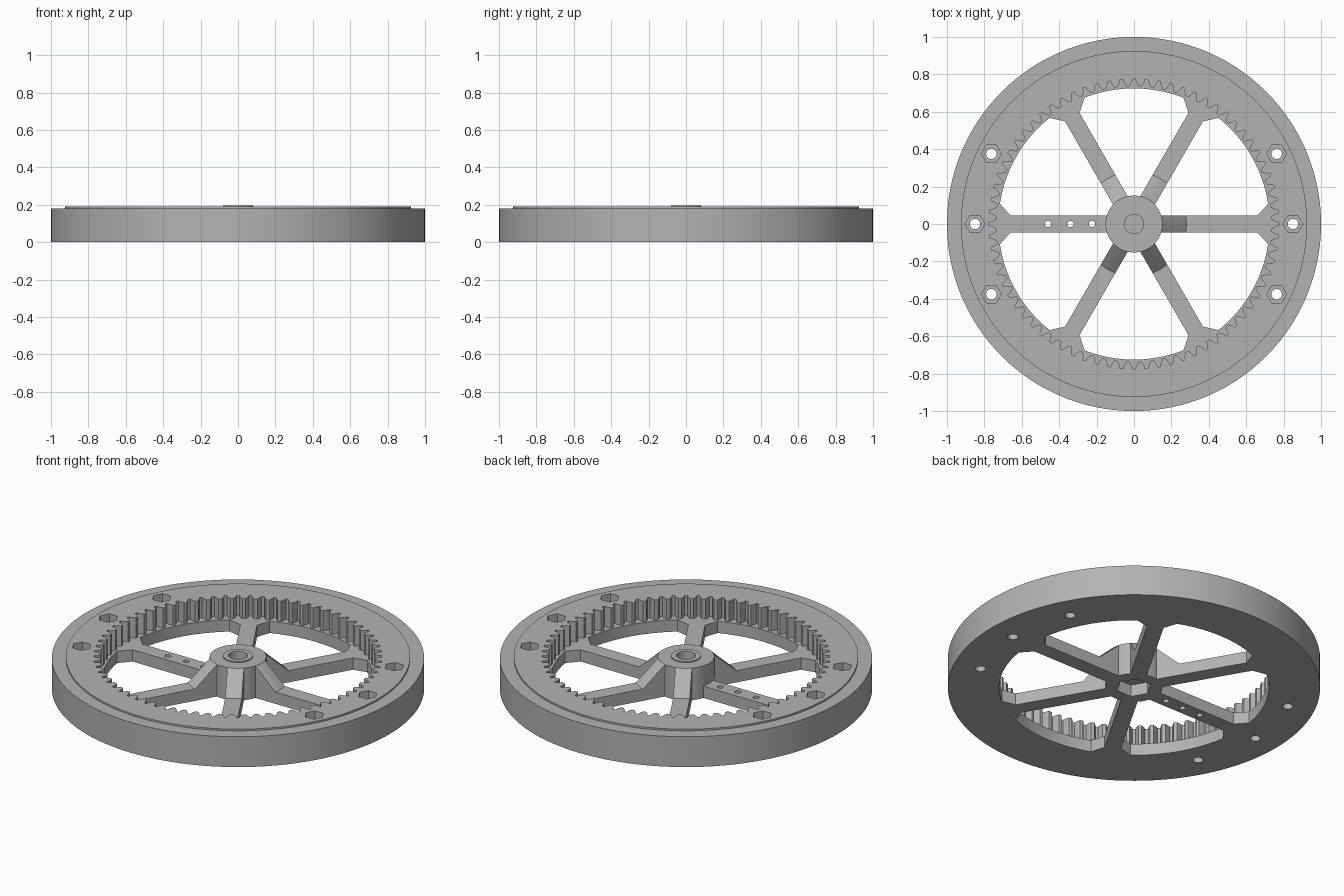
import bpy, bmesh
from math import sin, cos, pi, radians, asin, atan2, sqrt

if "Cube" in bpy.data.objects:
    bpy.data.objects.remove(bpy.data.objects["Cube"])

grey = bpy.data.materials.new("plain grey")
GREY = (0.45, 0.45, 0.45, 1)
grey.use_nodes = True
grey.diffuse_color = GREY
grey.node_tree.nodes["Principled BSDF"].inputs["Base Color"].default_value = GREY

FLOOR, STEP, TOP = 0.07, 0.18, 0.19    # spoke top, rim shoulder, rim top
HUB_R, SPOKE = 0.152, 0.045            # hub radius, half spoke width
TEETH = 72


def finish(name, bm):
    bmesh.ops.recalc_face_normals(bm, faces=bm.faces)
    mesh = bpy.data.meshes.new(name)
    bm.to_mesh(mesh)
    bm.free()
    mesh.materials.append(grey)
    obj = bpy.data.objects.new(name, mesh)
    bpy.context.collection.objects.link(obj)
    return obj


def polar(r, a):
    return (r * cos(a), r * sin(a))


def circle(r, n, cx=0, cy=0):
    return [(cx + r * cos(2 * pi * i / n), cy + r * sin(2 * pi * i / n)) for i in range(n)]


def arc(r, a, b, n):
    return [polar(r, a + (b - a) * i / n) for i in range(n + 1)]


def prisms(name, outlines, z0, z1):
    """Extrude several flat outlines into one object."""
    bm = bmesh.new()
    for pts in outlines:
        low = [bm.verts.new((x, y, z0)) for x, y in pts]
        high = [bm.verts.new((x, y, z1)) for x, y in pts]
        bm.faces.new(low)
        bm.faces.new(high)
        for i in range(len(pts)):
            bm.faces.new((low[i - 1], low[i], high[i], high[i - 1]))
    return finish(name, bm)


def lathe(name, profile, n):
    """Turn a profile around z and cap both of its ends."""
    bm = bmesh.new()
    rings = [[bm.verts.new((x, y, z)) for x, y in circle(r, n)] for r, z in profile]
    for a, b in zip(rings, rings[1:]):
        for i in range(n):
            bm.faces.new((a[i - 1], a[i], b[i], b[i - 1]))
    bm.faces.new(rings[0])
    bm.faces.new(rings[-1])
    return finish(name, bm)


def activate(obj):
    bpy.ops.object.select_all(action='DESELECT')
    obj.select_set(True)
    bpy.context.view_layer.objects.active = obj


def cut(obj, cutter):
    mod = obj.modifiers.new("cut", 'BOOLEAN')
    mod.operation, mod.solver, mod.object = 'DIFFERENCE', 'EXACT', cutter
    activate(obj)
    bpy.ops.object.modifier_apply(modifier=mod.name)
    bpy.data.objects.remove(cutter)


# Stepped disc
wheel = lathe("ring_gear_wheel", [(1, 0), (1, STEP), (0.925, STEP), (0.925, TOP)], 160)

# Internal gear teeth, cut down to the spoke level
pitch = 2 * pi / TEETH
tooth = [(-0.36, 0.737), (-0.17, 0.76), (-0.11, 0.775), (0.11, 0.775), (0.17, 0.76), (0.36, 0.737)]
gear = [polar(r, (i + f) * pitch) for i in range(TEETH) for f, r in tooth]
cut(wheel, prisms("gear_cutter", [gear], FLOOR, 0.3))

# Windows between the spokes, chamfered at the rim
inner = asin(SPOKE / HUB_R)
neck = atan2(SPOKE, 0.66)
outer = atan2(0.108, 0.717)
windows = []
for k in range(6):
    a, b = k * pi / 3, (k + 1) * pi / 3
    neck_r = sqrt(0.66 ** 2 + SPOKE ** 2)
    windows.append(arc(0.725, a + outer, b - outer, 20) + [polar(neck_r, b - neck)]
                   + arc(HUB_R, b - inner, a + inner, 8) + [polar(neck_r, a + neck)])
cut(wheel, prisms("window_cutter", windows, -0.1, 0.3))

# Bolt holes with nut pockets, spoke holes and the hub's hexagonal pocket
spots = [polar(0.85, radians(s + d)) for s in (0, 180) for d in (-26.2, 0, 26.2)]
holes = [circle(0.028, 20, x, y) for x, y in spots]
holes += [circle(0.017, 16, x, 0) for x in (-0.46, -0.34, -0.225)]
holes.append(circle(0.095, 6))
cut(wheel, prisms("hole_cutter", holes, -0.1, 0.3))
cut(wheel, prisms("nut_cutter", [circle(0.053, 6, x, y) for x, y in spots], 0.09, 0.3))

# Hub with a raised collar and a blind bore
hub = lathe("hub", [(HUB_R, FLOOR), (HUB_R, TOP), (0.08, TOP), (0.08, 0.197),
                    (0.052, 0.197), (0.052, 0.08)], 64)

# Conical gussets on every spoke but the one with holes
bm = bmesh.new()
for k in (0, 1, 2, 4, 5):
    a = k * pi / 3
    rows = []
    for i in range(7):
        t = SPOKE * (i / 3 - 1)
        section = [(0.12, FLOOR), (0.28, FLOOR), (HUB_R, TOP), (0.12, TOP)]
        row = []
        for r, z in section:
            d = sqrt(r * r - t * t)
            row.append(bm.verts.new((d * cos(a) - t * sin(a), d * sin(a) + t * cos(a), z)))
        rows.append(row)
    for p, q in zip(rows, rows[1:]):
        for i in range(4):
            bm.faces.new((p[i - 1], p[i], q[i], q[i - 1]))
    bm.faces.new(rows[0])
    bm.faces.new(rows[-1])
gussets = finish("gussets", bm)

for part in (wheel, hub, gussets):
    activate(part)
    bpy.ops.object.shade_smooth_by_angle(angle=radians(20))
